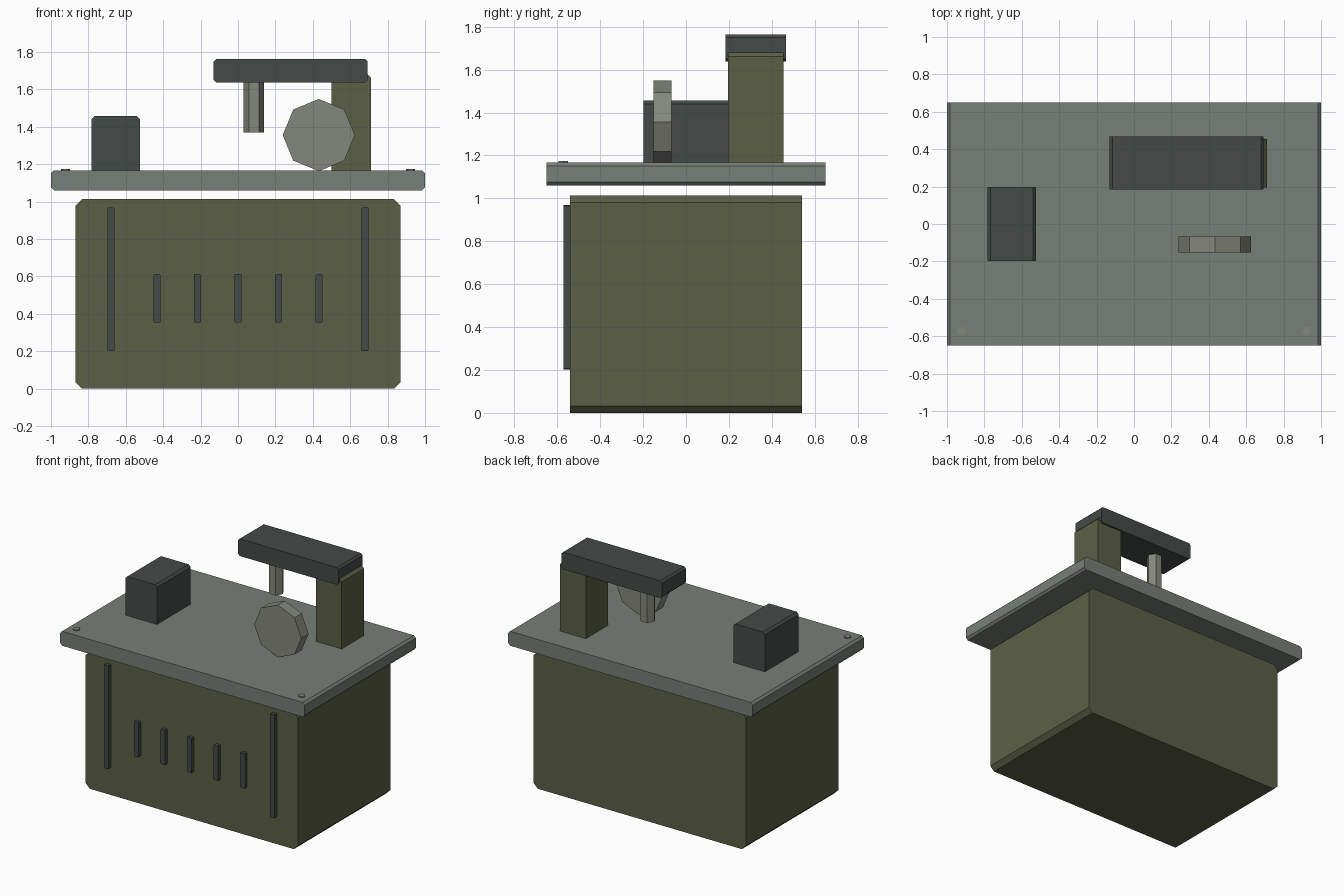
import bpy, bmesh, math
from mathutils import Matrix

if "Cube" in bpy.data.objects:
    bpy.data.objects.remove(bpy.data.objects["Cube"])


def material(name, r, g, b):
    m = bpy.data.materials.new(name)
    m.diffuse_color = (r, g, b, 1)
    m.use_nodes = True
    m.node_tree.nodes["Principled BSDF"].inputs["Base Color"].default_value = m.diffuse_color
    return m


OLIVE = material("olive_paint", 0.105, 0.115, 0.06)
STEEL = material("grey_steel", 0.185, 0.21, 0.185)
DARK = material("dark_metal", 0.058, 0.07, 0.066)
LIGHT = material("light_metal", 0.23, 0.245, 0.2)


def finish(name, bm, mat):
    bmesh.ops.recalc_face_normals(bm, faces=bm.faces)
    mesh = bpy.data.meshes.new(name)
    bm.to_mesh(mesh)
    bm.free()
    mesh.materials.append(mat)
    obj = bpy.data.objects.new(name, mesh)
    bpy.context.collection.objects.link(obj)
    return obj


def slab(name, x, y, z, c, mat):
    """Box whose front outline has chamfered corners, extruded along y."""
    (x0, x1), (y0, y1), (z0, z1) = x, y, z
    outline = [(x0 + c, z0), (x1 - c, z0), (x1, z0 + c), (x1, z1 - c),
               (x1 - c, z1), (x0 + c, z1), (x0, z1 - c), (x0, z0 + c)]
    bm = bmesh.new()
    face = bm.faces.new([bm.verts.new((px, y0, pz)) for px, pz in outline])
    ext = bmesh.ops.extrude_face_region(bm, geom=[face])
    verts = [g for g in ext["geom"] if isinstance(g, bmesh.types.BMVert)]
    bmesh.ops.translate(bm, vec=(0, y1 - y0, 0), verts=verts)
    return finish(name, bm, mat)


def prism(name, centre, radius, depth, sides, mat, along_y=False):
    """Regular prism with a corner pointing along x."""
    rot = Matrix.Rotation(math.pi / 2, 4, 'X') if along_y else Matrix()
    bm = bmesh.new()
    bmesh.ops.create_cone(bm, cap_ends=True, segments=sides, radius1=radius,
                          radius2=radius, depth=depth)
    # put a vertex exactly on the x axis
    v = max(bm.verts, key=lambda p: p.co.x)
    turn = Matrix.Rotation(-math.atan2(v.co.y, v.co.x), 4, 'Z')
    bmesh.ops.transform(bm, matrix=Matrix.Translation(centre) @ rot @ turn, verts=bm.verts)
    return finish(name, bm, mat)


# cabinet and bench top
slab("cabinet", (-0.868, 0.868), (-0.54, 0.54), (0, 1.013), 0.033, OLIVE)
slab("bench_top", (-1, 1), (-0.65, 0.65), (1.06, 1.167), 0.016, STEEL)

# raised strips on the cabinet front
for i in range(5):
    x = (i - 2) * 0.217
    slab(f"vent_{i + 1}", (x - 0.019, x + 0.019), (-0.568, -0.53), (0.354, 0.612), 0.004, DARK)
for side, s in (("left", -1), ("right", 1)):
    x = s * 0.68
    slab(f"{side}_door_strip", (x - 0.019, x + 0.019), (-0.57, -0.53), (0.202, 0.968), 0.004, DARK)
    prism(f"{side}_bolt", (s * 0.922, -0.572, 1.165), 0.025, 0.02, 6, LIGHT)

# machine parts on the bench
slab("motor_block", (-0.784, -0.525), (-0.197, 0.197), (1.14, 1.457), 0.016, DARK)
slab("column", (0.5, 0.712), (0.195, 0.455), (1.14, 1.682), 0.02, OLIVE)
slab("overhead_arm", (-0.13, 0.693), (0.185, 0.467), (1.637, 1.764), 0.014, DARK)
prism("spindle", (0.085, 0.325, 1.51), 0.055, 0.28, 6, LIGHT)
prism("grinding_wheel", (0.432, -0.11, 1.356), 0.193, 0.084, 8, LIGHT, along_y=True)
